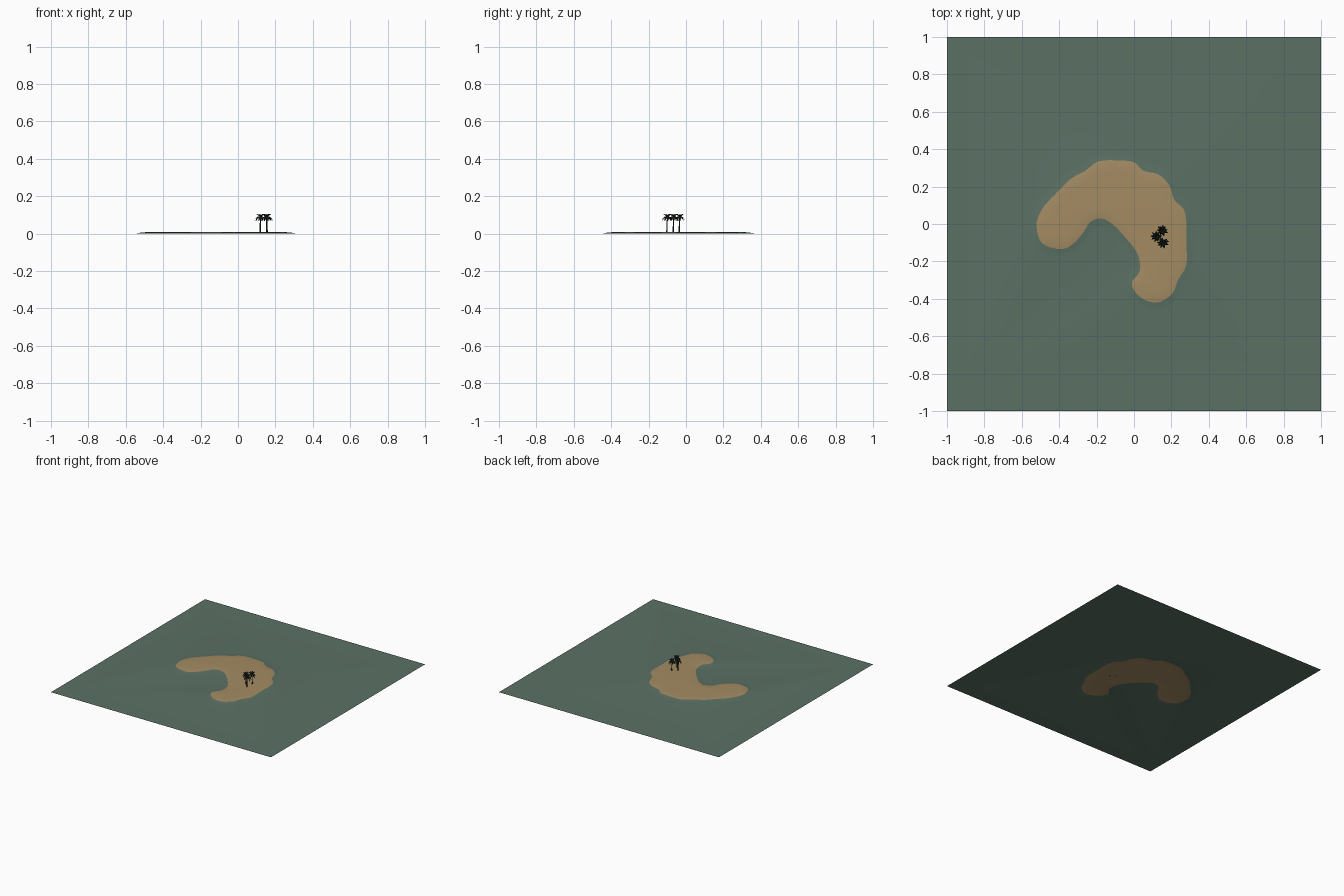
import bpy, bmesh, math, random
from mathutils import Vector
from mathutils.geometry import tessellate_polygon

if "Cube" in bpy.data.objects:
    bpy.data.objects.remove(bpy.data.objects["Cube"])
random.seed(4)

def mat(name, r, g, b):
    m = bpy.data.materials.new(name)
    m.diffuse_color = (r, g, b, 1)
    m.use_nodes = True
    m.node_tree.nodes["Principled BSDF"].inputs["Base Color"].default_value = m.diffuse_color
    return m

WATER = mat("sea_green", 0.105, 0.165, 0.130)
SAND = mat("sand", 0.37, 0.26, 0.125)
BARK = mat("dark_bark", 0.022, 0.026, 0.024)
LEAF = mat("dark_leaf", 0.013, 0.026, 0.023)

def finish(bm, name, mats, smooth=False):
    me = bpy.data.meshes.new(name)
    bm.to_mesh(me)
    bm.free()
    for m in mats:
        me.materials.append(m)
    for p in me.polygons:
        p.use_smooth = smooth
    ob = bpy.data.objects.new(name, me)
    bpy.context.collection.objects.link(ob)
    return ob

# Shoreline of the crescent, clockwise from the west tip
SHORE = [(-.52, .01), (-.485, .09), (-.42, .16), (-.34, .24), (-.26, .285), (-.19, .335),
         (-.085, .34), (0, .33), (.05, .285), (.13, .265), (.19, .205), (.215, .13),
         (.265, .08), (.28, .01), (.28, -.1), (.28, -.22), (.235, -.3), (.21, -.365),
         (.155, -.41), (.105, -.42), (.045, -.4), (0, -.355), (-.01, -.31), (.027, -.26),
         (.03, -.2), (.005, -.135), (-.075, -.04), (-.13, .01), (-.18, .03), (-.235, .01),
         (-.27, -.045), (-.325, -.105), (-.385, -.135), (-.475, -.115), (-.51, -.07)]

def smooth_loop(pts, steps=3):
    out, n = [], len(pts)
    for i in range(n):
        a, b, c, d = (Vector(pts[(i + k) % n]) for k in (-1, 0, 1, 2))
        for s in range(steps):
            t = s / steps
            out.append(0.5 * (2*b + (c-a)*t + (2*a-5*b+4*c-d)*t*t + (3*b-a-3*c+d)*t**3))
    return out

def offset(loop, dist):
    n, res = len(loop), []
    for i, p in enumerate(loop):
        t = (loop[(i+3) % n] - loop[i-3]).normalized()
        res.append(p + Vector((-t.y, t.x)) * dist)     # left of a clockwise path is outward
    for _ in range(3):
        res = [(res[i-1] + 2*res[i] + res[(i+1) % n]) / 4 for i in range(n)] if dist else res
    return res

# Sea and island as one continuous surface
shore = smooth_loop(SHORE)
bm = bmesh.new()
rings = []
for d, z in ((.045, 0), (.022, .0022), (0, .0055), (-.025, .0078), (-.055, .009)):
    rings.append([bm.verts.new((p.x, p.y, z)) for p in offset(shore, d)])
n = len(shore)
for k in range(len(rings) - 1):
    for i in range(n):
        j = (i + 1) % n
        f = bm.faces.new((rings[k][i], rings[k][j], rings[k+1][j], rings[k+1][i]))
        f.material_index = int(k >= 2)

def fill(loops, index):
    flat = [v for l in loops for v in l]
    for tri in tessellate_polygon([[v.co.copy() for v in l] for l in loops]):
        f = bm.faces.new([flat[i] for i in tri])
        f.material_index = index

corners = [bm.verts.new((x, y, 0)) for x, y in ((-1, -1), (1, -1), (1, 1), (-1, 1))]
fill([corners, rings[0]], 0)
fill([rings[-1]], 1)
bm.normal_update()
for f in bm.faces:
    if f.normal.z < 0:
        f.normal_flip()
finish(bm, "sea_and_island", [WATER, SAND], True)

# Palm trees: curved trunk plus two tiers of folded, drooping fronds
def palm(name, x, y, height, lean, turn):
    bm = bmesh.new()
    prev, sides = None, 6
    for k in range(6):
        t = k / 5
        c = Vector((x + lean[0]*t*t, y + lean[1]*t*t, .007 + (height - .007)*t))
        r = .0045 - .002*t
        ring = [bm.verts.new(c + Vector((r*math.cos(a), r*math.sin(a), 0)))
                for a in (2*math.pi*i/sides for i in range(sides))]
        if prev:
            for i in range(sides):
                j = (i+1) % sides
                bm.faces.new((prev[i], prev[j], ring[j], ring[i]))
        prev = ring
    bm.faces.new(prev)
    finish(bm, name + "_trunk", [BARK], True)

    bm = bmesh.new()
    for count, rise, droop, length in ((9, .022, .034, .031), (7, .030, .024, .024)):
        for i in range(count):
            a = turn + 2*math.pi*i/count + random.uniform(-.15, .15)
            out = Vector((math.cos(a), math.sin(a), 0))
            side = Vector((-out.y, out.x, 0))
            ln = length * random.uniform(.9, 1.08)
            last = None
            for k in range(6):
                t = k / 5
                p = c + out*ln*t + Vector((0, 0, rise*2*t - droop*1.75*t*t))
                w = .0065 * math.sin(math.pi*(.12 + .86*t))
                edge = Vector((0, 0, -w*.6))
                row = [bm.verts.new(q) for q in (p + side*w + edge, p, p - side*w + edge)]
                if last:
                    for m in (0, 1):
                        bm.faces.new((last[m], last[m+1], row[m+1], row[m]))
                last = row
    finish(bm, name + "_fronds", [LEAF])

palm("palm_north", .155, -.036, .083, (-.004, .002), .2)
palm("palm_west", .119, -.068, .083, (.001, .002), .9)
palm("palm_south", .153, -.102, .083, (.002, .002), 1.6)
